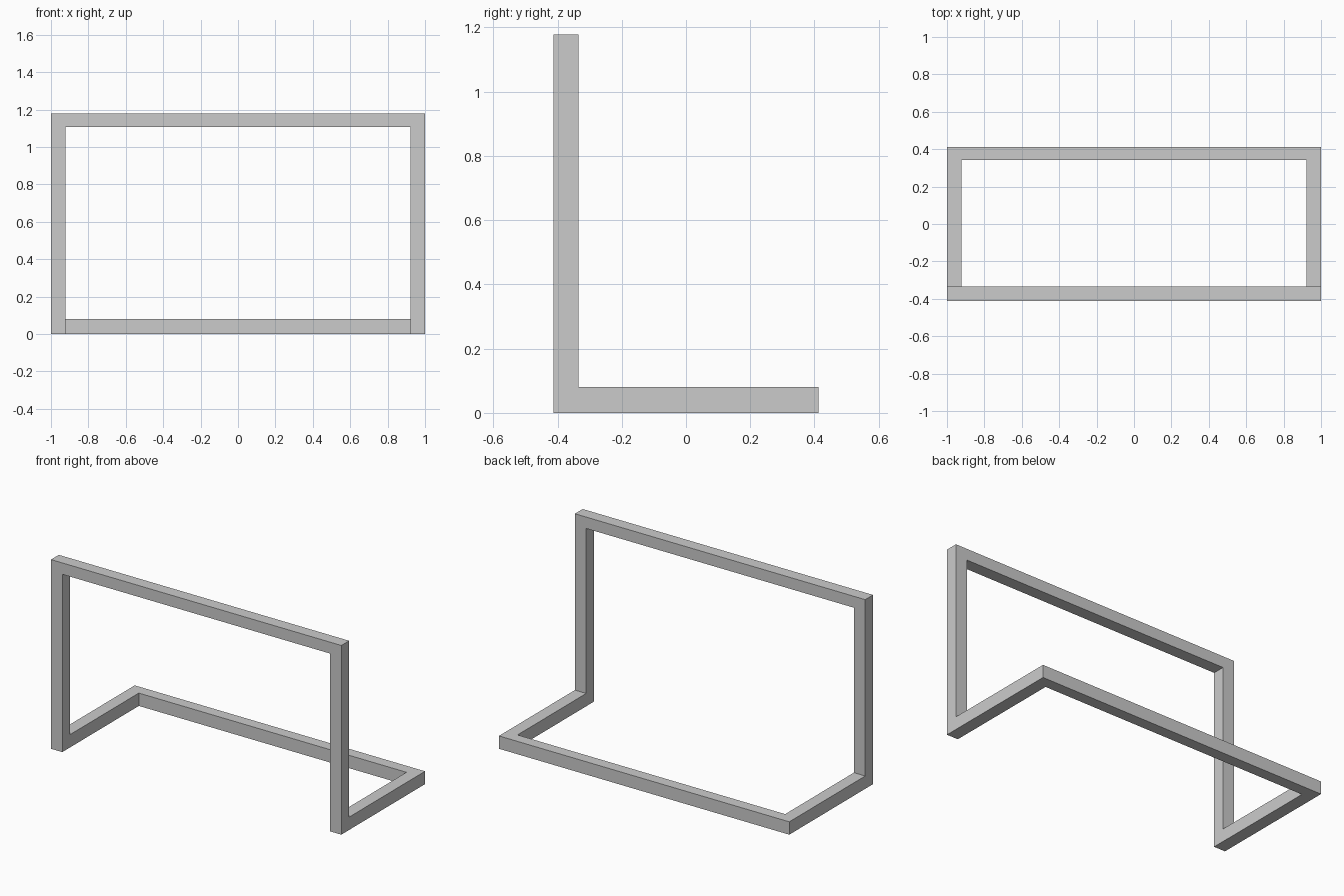
import bpy
import bmesh
from mathutils import Vector
from itertools import product

if "Cube" in bpy.data.objects:
    bpy.data.objects.remove(bpy.data.objects["Cube"])

# Low/high limits of the square tube at each end of each axis
LIMITS = (
    {-1: (-1.0, -0.922), 1: (0.922, 1.0)},      # left / right
    {-1: (-0.412, -0.335), 1: (0.341, 0.412)},  # front / back
    {-1: (0.001, 0.08), 1: (1.107, 1.178)},     # bottom / top
)
LIMITS[2][-1] = (0.0, 0.08)

# Closed path: crossbar, right post, right foot, back bar, left foot, left post
path = [Vector(p) for p in ((-1, -1, 1), (1, -1, 1), (1, -1, -1),
                            (1, 1, -1), (-1, 1, -1), (-1, -1, -1))]
count = len(path)
bm = bmesh.new()

# Mitred four-point section at every corner
sections = []
for i, corner in enumerate(path):
    a = (corner - path[i - 1]).normalized()
    b = (path[(i + 1) % count] - corner).normalized()
    normal = a.cross(b)
    section = {}
    for s, t in product((-1, 1), repeat=2):
        signs = tuple(round(v) for v in s * (a - b) + t * normal)
        co = [LIMITS[k][round(corner[k])][signs[k] > 0] for k in range(3)]
        section[signs] = bm.verts.new(co)
    sections.append(section)

# Tube sides between neighbouring corners
for i in range(count):
    j = (i + 1) % count
    d = path[j] - path[i]
    u, v = [k for k in range(3) if abs(d[k]) < 0.5]

    def find(section, su, sv):
        return next(w for g, w in section.items() if g[u] == su and g[v] == sv)

    ring = ((-1, -1), (1, -1), (1, 1), (-1, 1))
    for p, q in zip(ring, ring[1:] + ring[:1]):
        bm.faces.new((find(sections[i], *p), find(sections[i], *q),
                      find(sections[j], *q), find(sections[j], *p)))

bmesh.ops.recalc_face_normals(bm, faces=bm.faces)
mesh = bpy.data.meshes.new("goal_frame")
bm.to_mesh(mesh)
bm.free()
bpy.context.collection.objects.link(bpy.data.objects.new("goal_frame", mesh))
